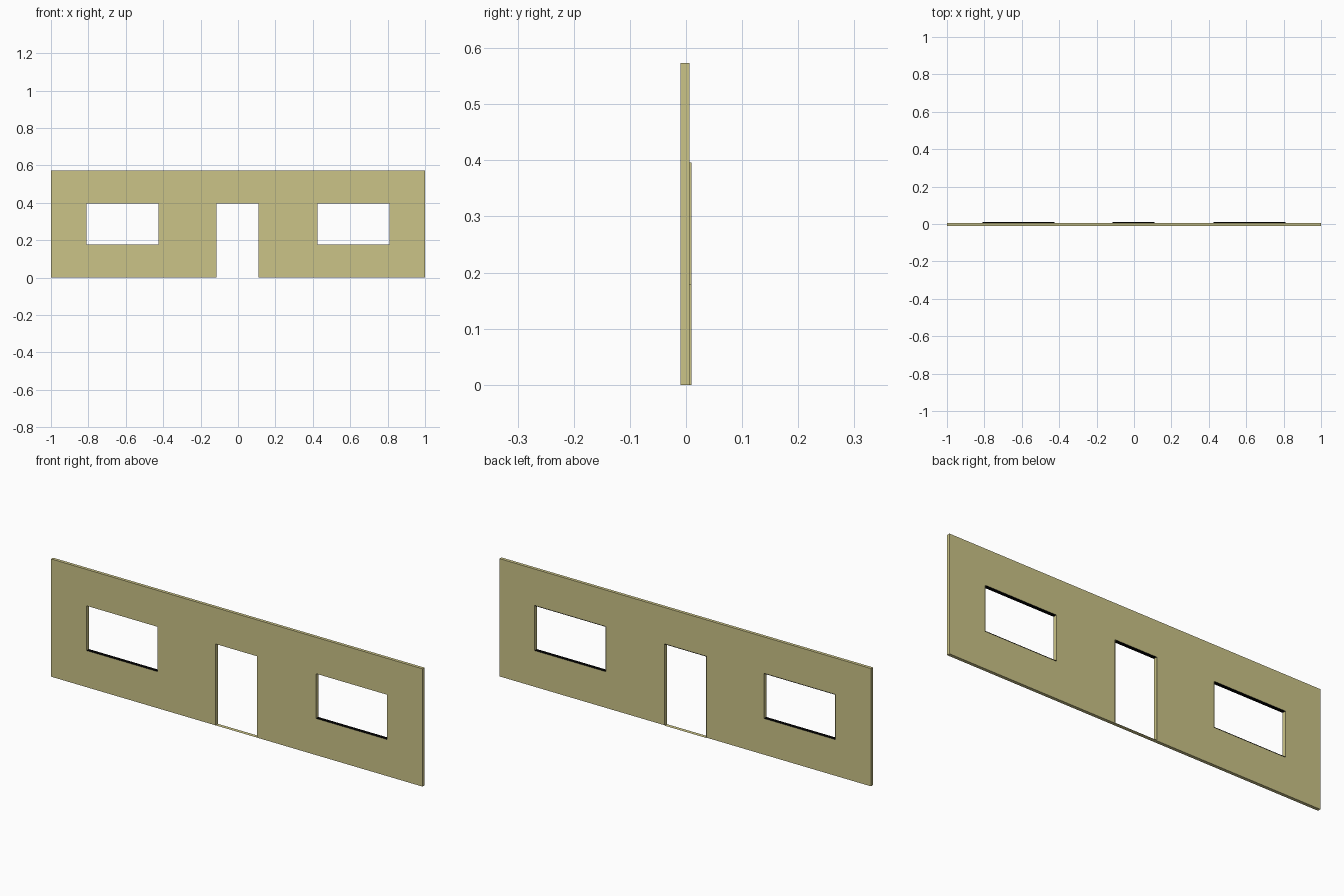
import bpy, bmesh

if "Cube" in bpy.data.objects:
    bpy.data.objects.remove(bpy.data.objects["Cube"])

FRONT, WALL_BACK, LINING_BACK = -0.0095, 0.006, 0.0095
HEIGHT, HEAD, SILL = 0.573, 0.396, 0.178
WINDOWS = [(-0.809, -0.426), (0.426, 0.809)]
DOOR = (-0.115, 0.109)


def material(name, color):
    m = bpy.data.materials.new(name)
    m.diffuse_color = (*color, 1)
    m.use_nodes = True
    m.node_tree.nodes["Principled BSDF"].inputs["Base Color"].default_value = m.diffuse_color
    return m


tan = material("tan wall", (0.60, 0.55, 0.245))
black = material("black lining", (0.0, 0.0, 0.0))


def finish(name, bm, mats):
    me = bpy.data.meshes.new(name)
    bm.to_mesh(me)
    bm.free()
    for m in mats:
        me.materials.append(m)
    ob = bpy.data.objects.new(name, me)
    bpy.context.collection.objects.link(ob)


# wall panel: cells around the openings, extruded to the wall thickness
xs = sorted([-1, 1, *DOOR, *WINDOWS[0], *WINDOWS[1]])
zs = [0, SILL, HEAD, HEIGHT]
bm = bmesh.new()
for x0, x1 in zip(xs, xs[1:]):
    for z0, z1 in zip(zs, zs[1:]):
        is_door = (x0, x1) == DOOR and z1 <= HEAD
        is_window = (x0, x1) in WINDOWS and z0 == SILL
        if not (is_door or is_window):
            bm.faces.new([bm.verts.new((x, FRONT, z)) for x, z in
                          ((x0, z0), (x1, z0), (x1, z1), (x0, z1))])
bmesh.ops.remove_doubles(bm, verts=bm.verts, dist=1e-5)
ext = bmesh.ops.extrude_face_region(bm, geom=bm.faces[:], use_keep_orig=True)
bmesh.ops.translate(bm, vec=(0, WALL_BACK - FRONT, 0),
                    verts=[g for g in ext["geom"] if isinstance(g, bmesh.types.BMVert)])
# the linings replace the panel's own faces inside the openings
inner = []
for f in bm.faces:
    c = f.calc_center_median()
    if abs(f.normal.y) < 0.5 and abs(c.x) < 0.99 and 0.001 < c.z < HEIGHT - 0.001:
        inner.append(f)
bmesh.ops.delete(bm, geom=inner, context='FACES')
bmesh.ops.recalc_face_normals(bm, faces=bm.faces)
bmesh.ops.dissolve_limit(bm, angle_limit=0.01, verts=bm.verts, edges=bm.edges)
finish("wall_panel", bm, [tan])


# opening linings, standing slightly proud of the back
def lining(name, span, bottom, threshold=False):
    x0, x1 = span
    corners = [(x0, bottom), (x1, bottom), (x1, HEAD), (x0, HEAD)]
    bm = bmesh.new()
    for i, (a, b) in enumerate(zip(corners, corners[1:] + corners[:1])):
        f = bm.faces.new([bm.verts.new(p) for p in (
            (a[0], FRONT, a[1]), (b[0], FRONT, b[1]),
            (b[0], LINING_BACK, b[1]), (a[0], LINING_BACK, a[1]))])
        # sills and heads are black; jambs and the door threshold are tan
        f.material_index = int(i == 2 or (i == 0 and not threshold))
    bmesh.ops.remove_doubles(bm, verts=bm.verts, dist=1e-5)
    bm.normal_update()
    for f in bm.faces:
        c = f.calc_center_median()
        inward = ((x0 + x1) / 2 - c.x) * f.normal.x + ((bottom + HEAD) / 2 - c.z) * f.normal.z
        if inward < 0:
            f.normal_flip()
    finish(name, bm, [tan, black])


lining("left_window_lining", WINDOWS[0], SILL)
lining("right_window_lining", WINDOWS[1], SILL)
lining("door_lining", DOOR, 0, threshold=True)
